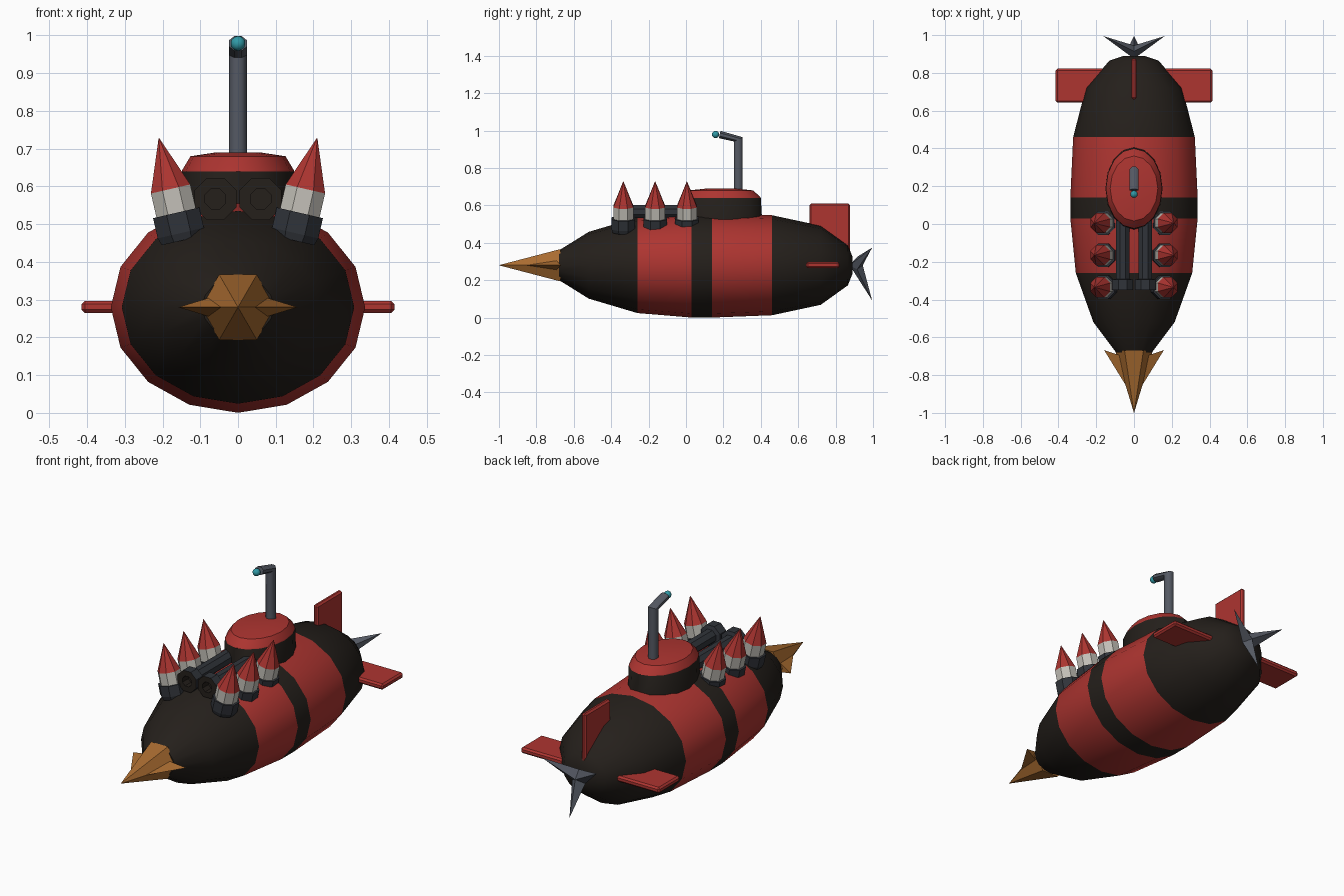
import bpy, bmesh, math
from mathutils import Vector

if "Cube" in bpy.data.objects:
    bpy.data.objects.remove(bpy.data.objects["Cube"])

def mat(name, r, g, b):
    m = bpy.data.materials.new(name)
    m.diffuse_color = (r, g, b, 1)
    m.use_nodes = True
    m.node_tree.nodes["Principled BSDF"].inputs["Base Color"].default_value = m.diffuse_color
    return m

RED = mat("red", 0.42, 0.035, 0.03)
BLACK = mat("black", 0.018, 0.014, 0.011)
DARK = mat("dark_grey", 0.03, 0.034, 0.042)
STEEL = mat("steel", 0.09, 0.10, 0.125)
WHITE = mat("white", 0.55, 0.53, 0.48)
BRONZE = mat("bronze", 0.4, 0.15, 0.03)
TEAL = mat("teal", 0.03, 0.32, 0.38)

def finish(name, bm, mats, smooth=None):
    bmesh.ops.recalc_face_normals(bm, faces=bm.faces[:])
    me = bpy.data.meshes.new(name)
    bm.to_mesh(me)
    bm.free()
    ob = bpy.data.objects.new(name, me)
    bpy.context.collection.objects.link(ob)
    for m in mats:
        me.materials.append(m)
    if smooth:
        bpy.ops.object.select_all(action='DESELECT')
        ob.select_set(True)
        bpy.context.view_layer.objects.active = ob
        bpy.ops.object.shade_smooth_by_angle(angle=math.radians(smooth))
    return ob

def loft(name, rings, n, mats, bands=None, phase=0.0, smooth=None):
    """Bridge rings given as (centre, u axis, v axis); bands = material index per span."""
    bm = bmesh.new()
    loops = []
    for c, u, v in rings:
        c, u, v = Vector(c), Vector(u), Vector(v)
        angles = [2 * math.pi * (i + phase) / n for i in range(n)]
        loops.append([bm.verts.new(c + u * math.cos(a) + v * math.sin(a)) for a in angles])
    bands = bands or [0] * (len(rings) - 1)
    for a, b, k in zip(loops, loops[1:], bands):
        for i in range(n):
            j = (i + 1) % n
            bm.faces.new((a[i], a[j], b[j], b[i])).material_index = k
    bm.faces.new(loops[0]).material_index = bands[0]
    bm.faces.new(loops[-1]).material_index = bands[-1]
    return finish(name, bm, mats, smooth)

def along_y(profile, x=0, z=0.28, squash=1.0):
    return [((x, y, z), (r, 0, 0), (0, 0, r * squash)) for y, r in profile]

def box(name, lo, hi, m):
    bm = bmesh.new()
    bmesh.ops.create_cube(bm, size=1)
    for v in bm.verts:
        v.co = [(a + b) / 2 + c * (b - a) for a, b, c in zip(lo, hi, v.co)]
    bmesh.ops.bevel(bm, geom=bm.edges[:], offset=0.009, segments=1, affect='EDGES')
    return finish(name, bm, [m])

# Hull with coloured bands
hull = [(-0.68, 0.095), (-0.52, 0.215), (-0.26, 0.308), (0.03, 0.337), (0.14, 0.337),
        (0.46, 0.322), (0.72, 0.255), (0.865, 0.13), (0.89, 0.055)]
loft("hull", along_y(hull, squash=0.83), 16, [BLACK, RED], [0, 0, 1, 0, 1, 0, 0, 0], smooth=40)

# Conning tower
tower = [(0.47, 0.152, 0.222), (0.64, 0.149, 0.212), (0.645, 0.147, 0.208),
         (0.68, 0.126, 0.172), (0.69, 0.06, 0.08)]
loft("conning_tower", [((0, 0.188, z), (a, 0, 0), (0, b, 0)) for z, a, b in tower],
     16, [BLACK, RED], [0, 1, 1, 1], smooth=30)

# Periscope with angled head and lens
loft("periscope", [((0, 0.28, 0.66), (0.026, 0, 0), (0, 0.025, 0)),
                   ((0, 0.28, 0.953), (0.026, 0, 0), (0, 0.025, 0.0125)),
                   ((0, 0.18, 0.979), (0.026, 0, 0), (0, 0.005, 0.021))],
     8, [STEEL], phase=0.5, smooth=50)
bm = bmesh.new()
bmesh.ops.create_icosphere(bm, subdivisions=2, radius=0.02)
bmesh.ops.translate(bm, verts=bm.verts[:], vec=(0, 0.158, 0.979))
finish("periscope_lens", bm, [TEAL], 40)

# Fins
box("stern_planes", (-0.415, 0.642, 0.265), (0.415, 0.822, 0.297), RED)
box("rudder", (-0.014, 0.66, 0.28), (0.014, 0.877, 0.61), RED)

# Nose drill: six-sided spike with a barb on each side
loft("nose_spike", along_y([(-0.67, 0.1), (-0.998, 0.001)]), 6, [BRONZE])
for s in (-1, 1):
    bm = bmesh.new()
    pts = [(0.158, -0.668, 0.28), (0.04, -0.86, 0.28), (0.06, -0.70, 0.31), (0.06, -0.70, 0.25)]
    bmesh.ops.convex_hull(bm, input=[bm.verts.new((s * x, y, z)) for x, y, z in pts])
    finish("nose_barb", bm, [BRONZE])

# Three-bladed propeller: star ring between a front and a back point
bm = bmesh.new()
front, back = bm.verts.new((0, 0.875, 0.28)), bm.verts.new((0, 0.945, 0.28))
star = []
for i in range(6):
    r, y = ((0.188, 0.995), (0.045, 0.915))[i % 2]
    a = -math.pi / 2 + i * math.pi / 3
    star.append(bm.verts.new((r * math.cos(a), y, 0.28 + r * math.sin(a))))
for i in range(6):
    for p in (front, back):
        bm.faces.new((star[i], star[(i + 1) % 6], p))
finish("propeller", bm, [STEEL])

# Torpedo tubes and tilted missiles, mirrored left and right
for s in (-1, 1):
    bore = [(0.06, 0.038), (-0.29, 0.038), (-0.295, 0.06), (-0.35, 0.06), (-0.35, 0.029), (-0.30, 0.029)]
    loft("torpedo_tube", along_y(bore, x=s * 0.06, z=0.567), 8, [DARK, BLACK],
         [0, 0, 0, 1, 1], phase=0.5)
    d = Vector((s * 0.225, 0, 0.974))
    u = Vector((0.974, 0, -s * 0.225))
    for y in (-0.335, -0.165, 0.005):
        base = Vector((s * 0.147, y, 0.457))
        def axial(prof):
            return [(base + d * h, u * r, (0, r, 0)) for h, r in prof]
        loft("missile_holder", axial([(0, 0.061), (0.02, 0.068), (0.075, 0.068)]), 8, [DARK], phase=0.5)
        loft("missile", axial([(0.03, 0.058), (0.14, 0.058), (0.278, 0.001)]), 8,
             [WHITE, RED], [0, 1], phase=0.5)
